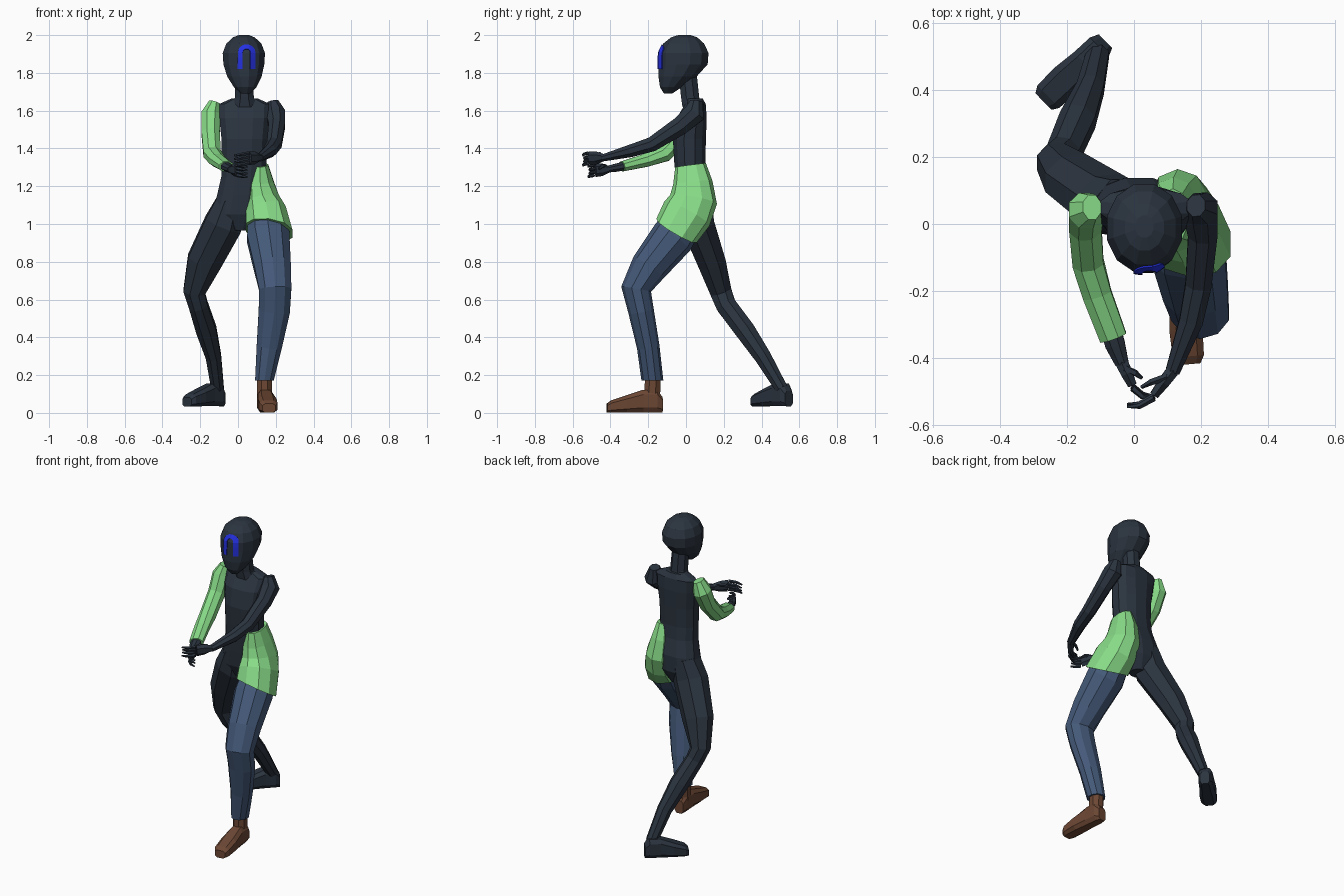
import bpy, bmesh, math
from mathutils import Vector
from mathutils.bvhtree import BVHTree


def material(name, rgb):
    m = bpy.data.materials.new(name)
    m.diffuse_color = (*rgb, 1)
    return m


DARK = material("dark slate", (0.024, 0.034, 0.050))
GREEN = material("light green", (0.25, 0.72, 0.25))
DENIM = material("denim blue", (0.058, 0.100, 0.190))
BROWN = material("leather brown", (0.150, 0.063, 0.034))
BLUE = material("bright blue", (0.018, 0.030, 0.75))


def finish(name, bm, mat):
    bmesh.ops.recalc_face_normals(bm, faces=bm.faces)
    me = bpy.data.meshes.new(name)
    bm.to_mesh(me)
    bm.free()
    me.materials.append(mat)
    ob = bpy.data.objects.new(name, me)
    bpy.context.collection.objects.link(ob)
    return ob


def loft(name, rings, mat, n=8, axis=None, end_axis=None, p=1.0):
    """Skin rings (x, y, z, half width, half depth) along their path."""
    bm = bmesh.new()
    cs = [Vector(r[:3]) for r in rings]
    loops = []
    for i, r in enumerate(rings):
        t = Vector(axis) if axis else cs[min(i + 1, len(cs) - 1)] - cs[max(i - 1, 0)]
        if end_axis and i == len(rings) - 1:
            t = Vector(end_axis)
        t.normalize()
        u = (Vector((1, 0, 0)) - t * t.x).normalized()
        v = t.cross(u)
        loop = []
        for k in range(n):
            a = 2 * math.pi * (k + 0.5) / n
            c, s = (math.copysign(abs(f) ** p, f) for f in (math.cos(a), math.sin(a)))
            loop.append(bm.verts.new(cs[i] + u * c * r[3] + v * s * r[4]))
        loops.append(loop)
    for a, b in zip(loops, loops[1:]):
        for k in range(n):
            bm.faces.new((a[k], a[(k + 1) % n], b[(k + 1) % n], b[k]))
    bm.faces.new(loops[0])
    bm.faces.new(loops[-1])
    return finish(name, bm, mat)


UP = (0, 0, 1)

# head and neck
head = loft("head", [
    (0.040, -0.095, 1.690, 0.025, 0.022), (0.038, -0.080, 1.725, 0.062, 0.060),
    (0.034, -0.045, 1.780, 0.094, 0.104), (0.031, -0.015, 1.845, 0.112, 0.134),
    (0.031, -0.012, 1.905, 0.116, 0.136), (0.031, -0.012, 1.955, 0.096, 0.112),
    (0.031, -0.010, 1.988, 0.060, 0.072), (0.031, -0.008, 2.000, 0.028, 0.034)],
    DARK, n=12, axis=UP)
loft("neck", [(0.035, 0.035, 1.62, 0.075, 0.058), (0.034, 0.022, 1.67, 0.054, 0.052),
              (0.032, 0.008, 1.80, 0.050, 0.052)], DARK, axis=UP)

# blue arch on the face, laid on the head surface
tree = BVHTree.FromObject(head, bpy.context.evaluated_depsgraph_get())
arch = [(-1, 0, z) for z in (1.82, 1.85, 1.88)]
arch += [(-math.cos(math.pi * i / 8), math.sin(math.pi * i / 8), 1.908) for i in range(9)]
arch += [(1, 0, z) for z in (1.88, 1.85, 1.82)]
bm = bmesh.new()
rows = []
for c, s, z in arch:
    row = []
    for r in (0.020, 0.033, 0.046):
        x, zz = 0.045 + c * r, z + s * r * 0.92
        hit = tree.ray_cast(Vector((x, -1, zz)), Vector((0, 1, 0)))[0]
        row.append(bm.verts.new((x, hit.y - 0.004, zz)))
    rows.append(row)
for a, b in zip(rows, rows[1:]):
    for k in (0, 1):
        bm.faces.new((a[k], a[k + 1], b[k + 1], b[k]))
plate = finish("face_arch", bm, BLUE)
solid = plate.modifiers.new("thickness", 'SOLIDIFY')
solid.thickness = 0.005
solid.offset = 0

# torso
loft("torso", [
    (0.010, 0.050, 0.965, 0.050, 0.050), (0.000, 0.050, 1.050, 0.140, 0.090),
    (0.015, 0.045, 1.150, 0.130, 0.095), (0.030, 0.028, 1.250, 0.122, 0.085),
    (0.033, 0.020, 1.330, 0.122, 0.085), (0.035, 0.018, 1.450, 0.126, 0.090),
    (0.035, 0.030, 1.560, 0.138, 0.082), (0.035, 0.050, 1.635, 0.140, 0.056),
    (0.035, 0.045, 1.665, 0.070, 0.045)], DARK, n=12, axis=UP, p=0.85)

# arms and sleeve
loft("left_arm", [
    (0.185, 0.055, 1.650, 0.030, 0.035), (0.198, 0.045, 1.585, 0.056, 0.062),
    (0.205, -0.030, 1.520, 0.047, 0.053), (0.192, -0.180, 1.422, 0.042, 0.042),
    (0.170, -0.290, 1.388, 0.038, 0.036), (0.115, -0.440, 1.350, 0.023, 0.020)], DARK)
loft("right_sleeve", [
    (-0.125, 0.050, 1.645, 0.030, 0.040), (-0.143, 0.040, 1.580, 0.056, 0.060),
    (-0.145, -0.010, 1.480, 0.052, 0.052), (-0.137, -0.115, 1.372, 0.050, 0.048),
    (-0.110, -0.210, 1.338, 0.047, 0.038), (-0.062, -0.338, 1.305, 0.044, 0.029)], GREEN)
loft("right_forearm", [
    (-0.080, -0.280, 1.318, 0.034, 0.024), (-0.056, -0.360, 1.300, 0.032, 0.024),
    (-0.036, -0.415, 1.290, 0.022, 0.019)], DARK)


# hands with curled fingers
def hand(side, wrist, knuckle, tip):
    w, k, t = Vector(wrist), Vector(knuckle), Vector(tip)
    loft(side + "_palm", [(*w, 0.022, 0.019), (*w.lerp(k, 0.5), 0.020, 0.034),
                          (*k, 0.015, 0.036)], DARK, n=6)
    for i in range(4):
        off = Vector((0, -0.006 * abs(i - 1.5), (i - 1.5) * 0.018))
        mid = k.lerp(t, 0.55) + off + Vector((0, -0.010, 0))
        loft(f"{side}_finger_{i + 1}", [(*(k + off), 0.010, 0.010), (*mid, 0.009, 0.009),
                                        (*(t + off), 0.005, 0.005)], DARK, n=5)
    base = w.lerp(k, 0.3) + Vector((0, 0, 0.018))
    loft(side + "_thumb", [(*base, 0.013, 0.013),
                           (*(base.lerp(t, 0.4) + Vector((0, 0.018, 0.012))), 0.010, 0.010),
                           (*(base.lerp(t, 0.65) + Vector((0, 0.022, 0.006))), 0.006, 0.006)],
         DARK, n=5)


hand("right", (-0.038, -0.410, 1.290), (-0.005, -0.480, 1.285), (0.050, -0.508, 1.275))
hand("left", (0.117, -0.435, 1.352), (0.060, -0.510, 1.348), (-0.020, -0.535, 1.335))

# half skirt over the left hip
loft("hip_cover", [
    (0.116, 0.024, 1.312, 0.046, 0.082), (0.118, 0.036, 1.220, 0.074, 0.104),
    (0.130, 0.040, 1.130, 0.092, 0.126), (0.147, 0.005, 1.055, 0.112, 0.136),
    (0.165, -0.050, 0.965, 0.130, 0.124)], GREEN, n=10, end_axis=(-0.15, -0.5, -0.85), p=0.9)

# legs
loft("left_trouser_leg", [
    (0.148, -0.010, 1.020, 0.100, 0.105), (0.160, -0.070, 0.930, 0.118, 0.116),
    (0.183, -0.198, 0.770, 0.102, 0.098), (0.197, -0.264, 0.655, 0.090, 0.080),
    (0.192, -0.238, 0.540, 0.087, 0.068), (0.165, -0.200, 0.350, 0.070, 0.060),
    (0.140, -0.178, 0.172, 0.052, 0.058)], DENIM, n=10, end_axis=(0, 0, -1))
loft("right_leg", [
    (-0.040, 0.050, 1.120, 0.080, 0.090), (-0.078, 0.062, 1.000, 0.108, 0.094),
    (-0.180, 0.135, 0.800, 0.098, 0.080), (-0.232, 0.185, 0.640, 0.062, 0.062),
    (-0.210, 0.212, 0.570, 0.054, 0.058), (-0.168, 0.310, 0.440, 0.058, 0.058),
    (-0.130, 0.405, 0.300, 0.044, 0.048), (-0.108, 0.505, 0.130, 0.036, 0.036)], DARK)


# feet: rings of (fraction of length, half width, height) from heel to toe
def foot(name, heel, toe, base, mat):
    h, t = Vector((*heel, base)), Vector((*toe, base))
    rings = []
    for f, w, height in ((0, 0.030, 0.085), (0.10, 0.042, 0.125), (0.35, 0.044, 0.125),
                         (0.65, 0.052, 0.095), (0.92, 0.049, 0.068), (1.0, 0.036, 0.050)):
        c = h.lerp(t, f)
        rings.append((c.x, c.y, base + height / 2, w, height / 2))
    loft(name, rings, mat, axis=t - h, p=0.6)


foot("left_shoe", (0.138, -0.125), (0.164, -0.418), 0.0, BROWN)
loft("left_ankle", [(0.140, -0.180, 0.08, 0.043, 0.046), (0.140, -0.175, 0.19, 0.042, 0.045)],
     BROWN, axis=UP)
foot("right_foot", (-0.085, 0.545), (-0.270, 0.365), 0.033, DARK)
